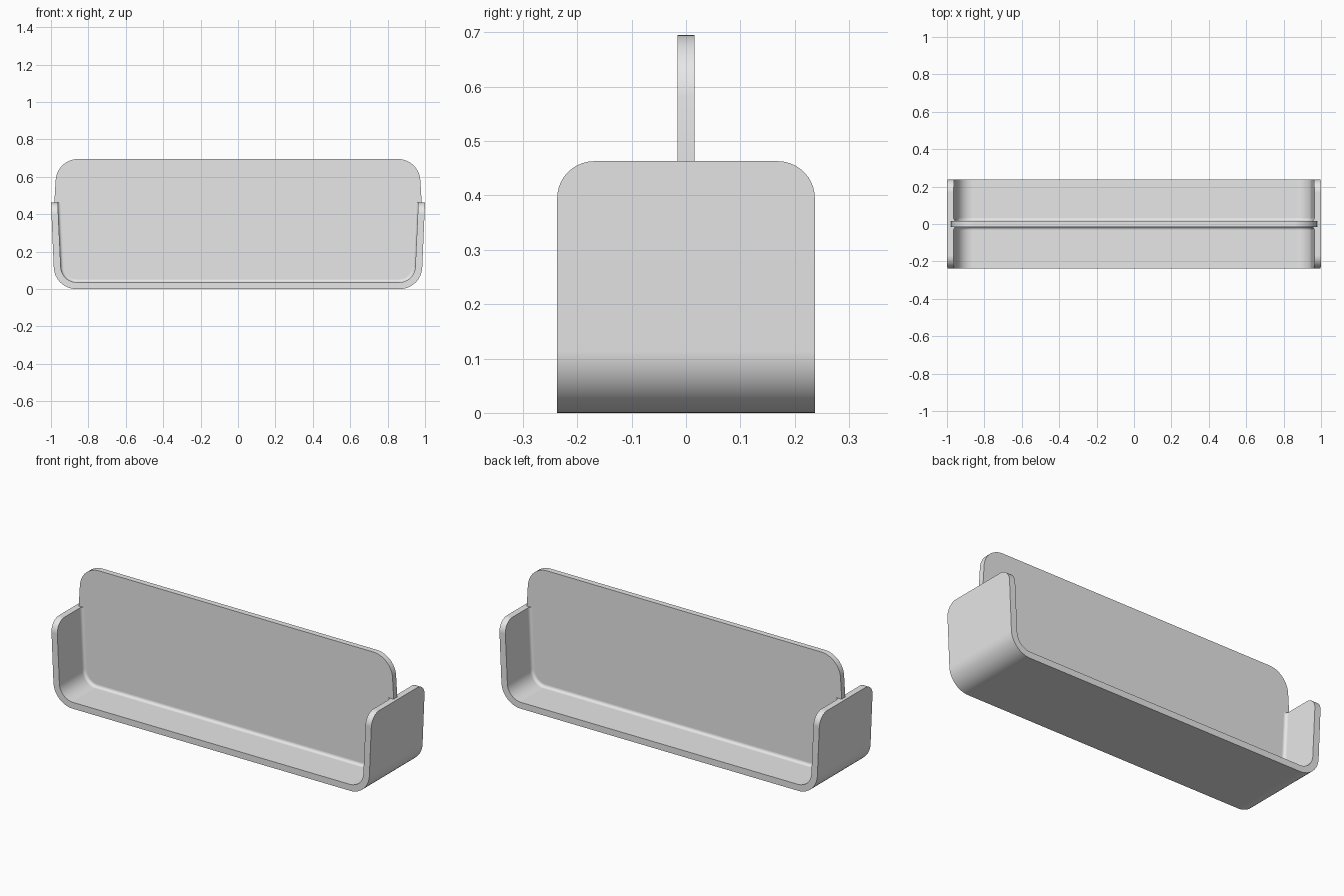
import bpy, bmesh, math
from mathutils import Vector

if "Cube" in bpy.data.objects:
    bpy.data.objects.remove(bpy.data.objects["Cube"])

grey = bpy.data.materials.new("light grey")
grey.diffuse_color = (0.8, 0.8, 0.8, 1)
grey.use_nodes = True
grey.node_tree.nodes["Principled BSDF"].inputs["Base Color"].default_value = grey.diffuse_color

T = 0.036        # wall thickness
DEPTH = 0.237    # half depth of the tray
TOP = 0.463      # wall height
PANEL = 0.016    # half thickness of the divider
FILLET = 0.016   # blend between divider and tray


def rounded(points, radii, steps=12):
    """Round the corners of a closed polygon; radius 0 keeps a corner."""
    out, n = [], len(points)
    for i, r in enumerate(radii):
        p = Vector(points[i])
        if r == 0:
            out.append(p)
            continue
        a = (Vector(points[i - 1]) - p).normalized()
        b = (Vector(points[(i + 1) % n]) - p).normalized()
        half = a.angle(b) / 2
        centre = p + (a + b).normalized() * (r / math.sin(half))
        start = p + a * (r / math.tan(half)) - centre
        end = p + b * (r / math.tan(half)) - centre
        sweep = math.pi - 2 * half
        for k in range(steps + 1):
            t = k / steps
            v = start * math.sin((1 - t) * sweep) + end * math.sin(t * sweep)
            out.append(centre + v / math.sin(sweep))
    return out


def finish(bm, name):
    bmesh.ops.recalc_face_normals(bm, faces=bm.faces)
    mesh = bpy.data.meshes.new(name)
    bm.to_mesh(mesh)
    bm.free()
    mesh.materials.append(grey)
    obj = bpy.data.objects.new(name, mesh)
    bpy.context.collection.objects.link(obj)
    bpy.ops.object.select_all(action='DESELECT')
    obj.select_set(True)
    bpy.context.view_layer.objects.active = obj
    bpy.ops.object.shade_smooth_by_angle(angle=math.radians(30))
    mod = obj.modifiers.new("even shading", 'WEIGHTED_NORMAL')
    mod.keep_sharp = True
    return obj


def prism(outline, half):
    """Extrude an x-z outline along y."""
    bm = bmesh.new()
    face = bm.faces.new([bm.verts.new((p.x, -half, p.y)) for p in outline])
    ext = bmesh.ops.extrude_face_region(bm, geom=[face])
    moved = [g for g in ext["geom"] if isinstance(g, bmesh.types.BMVert)]
    bmesh.ops.translate(bm, verts=moved, vec=(0, 2 * half, 0))
    return bm


# Tray: U-shaped section with slightly flared walls
outer = rounded([(-1, TOP), (-0.98, 0), (0.98, 0), (1, TOP)], [0, 0.12, 0.12, 0])
inner = rounded([(-1 + T, TOP), (-0.98 + T, T), (0.98 - T, T), (1 - T, TOP)],
                [0, 0.085, 0.085, 0])
bm = prism(outer + inner[::-1], DEPTH)
corners = [e for e in bm.edges
           if all(v.co.z > TOP - 1e-4 for v in e.verts)
           and abs(e.verts[0].co.y - e.verts[1].co.y) < 1e-4]
bmesh.ops.bevel(bm, geom=corners, offset=0.068, offset_type='OFFSET',
                segments=10, profile=0.5, affect='EDGES')
finish(bm, "tray")

# Divider: upright rounded panel along the middle, its lower edge set in the tray
panel = rounded([(-0.968, 0.695), (-0.982, TOP), (-0.964, 0.015),
                 (0.964, 0.015), (0.982, TOP), (0.968, 0.695)],
                [0.12, 0, 0.1, 0.1, 0, 0.12])
finish(prism(panel, PANEL), "divider")

# Fillets: concave blend running along the tray's inner surface on both sides
for side, name in ((-1, "front_fillet"), (1, "back_fillet")):
    bm = bmesh.new()
    rows = []
    for i, p in enumerate(inner):
        d = inner[min(i + 1, len(inner) - 1)] - inner[max(i - 1, 0)]
        normal = Vector((-d.y, d.x)).normalized()
        row = []
        for k in range(7):
            a = math.radians(15 * k)
            q = p + normal * FILLET * (1 - math.sin(a))
            y = side * (PANEL + FILLET * (1 - math.cos(a)))
            row.append(bm.verts.new((q.x, y, min(q.y, TOP))))
        row.append(bm.verts.new((p.x, side * PANEL, p.y)))
        rows.append(row)
    for r0, r1 in zip(rows, rows[1:]):
        for k in range(8):
            j = (k + 1) % 8
            bm.faces.new((r0[k], r0[j], r1[j], r1[k]))
    bm.faces.new(rows[0])
    bm.faces.new(rows[-1])
    finish(bm, name)
